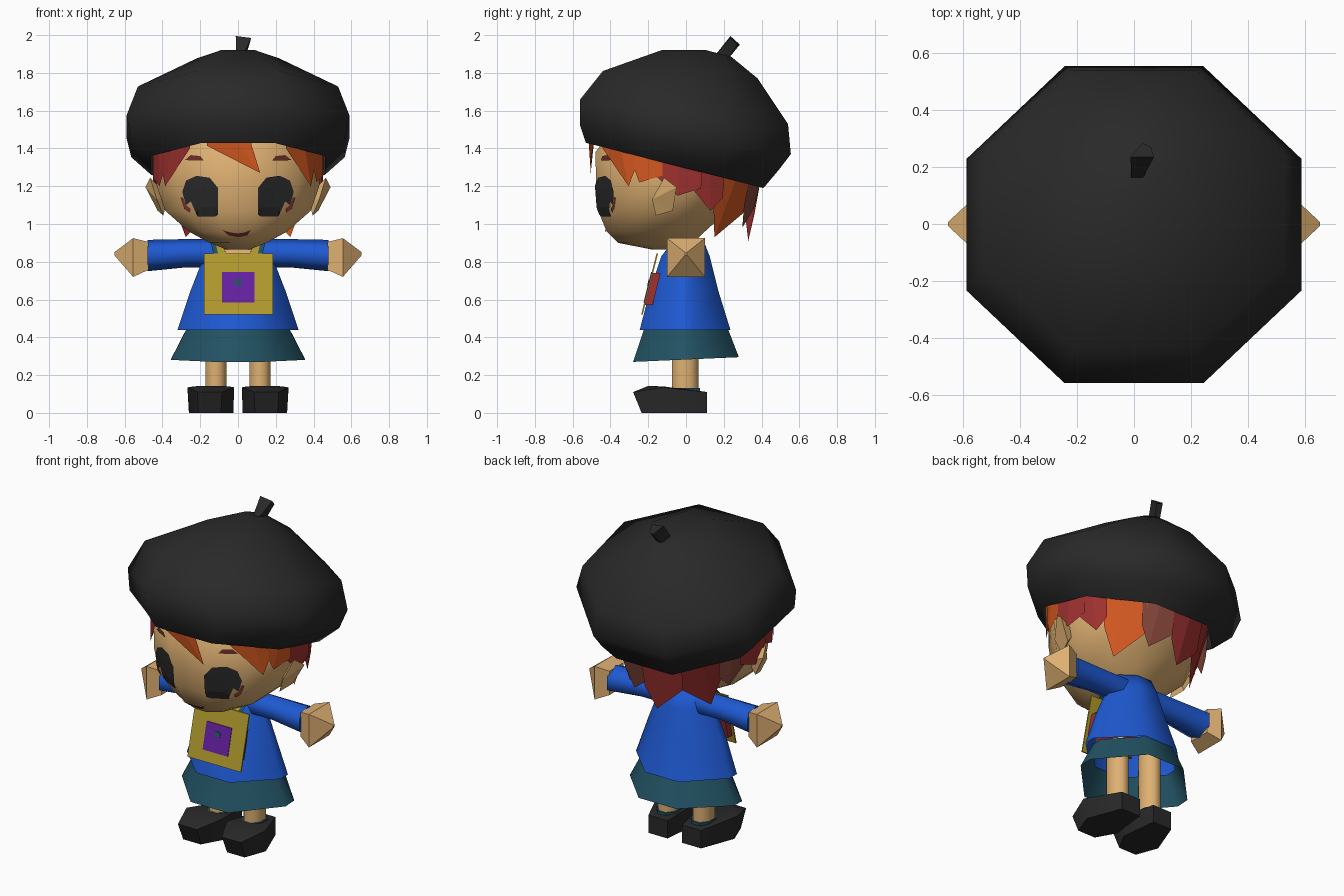
import bpy, bmesh, math
from mathutils import Vector
from mathutils.bvhtree import BVHTree

if "Cube" in bpy.data.objects:
    bpy.data.objects.remove(bpy.data.objects["Cube"])


def material(name, rgb):
    lin = [((c / 255 + 0.055) / 1.055) ** 2.4 for c in rgb]
    m = bpy.data.materials.new(name)
    m.diffuse_color = (*lin, 1)
    m.use_nodes = True
    m.node_tree.nodes["Principled BSDF"].inputs["Base Color"].default_value = m.diffuse_color
    return m


charcoal = material("charcoal", (41, 41, 41))
skin = material("skin", (222, 176, 114))
orange = material("orange hair", (212, 88, 32))
red = material("red hair", (160, 50, 48))
auburn = material("auburn hair", (136, 72, 60))
blue = material("blue cloth", (30, 89, 210))
teal = material("teal cloth", (34, 82, 99))
yellow = material("yellow", (177, 154, 44))
purple = material("purple", (102, 32, 162))
brown = material("face brown", (112, 50, 42))


def build(name, verts, faces, mat, smooth=None):
    me = bpy.data.meshes.new(name)
    me.from_pydata([tuple(v) for v in verts], [], faces)
    bm = bmesh.new()
    bm.from_mesh(me)
    bmesh.ops.recalc_face_normals(bm, faces=bm.faces)
    bm.to_mesh(me)
    bm.free()
    me.materials.append(mat)
    ob = bpy.data.objects.new(name, me)
    bpy.context.collection.objects.link(ob)
    if smooth:
        bpy.ops.object.select_all(action='DESELECT')
        ob.select_set(True)
        bpy.context.view_layer.objects.active = ob
        bpy.ops.object.shade_smooth_by_angle(angle=math.radians(smooth))
    return ob


def place(unit, w, yf, yb, zf, zb, cx=0):
    """Scale a unit outline to extents, with height sloping front to back."""
    zb = zf if zb is None else zb
    return [(cx + w * c, yf + (yb - yf) * (s + 1) / 2, zf + (zb - zf) * (s + 1) / 2) for c, s in unit]


def ring(w, yf, yb, zf, zb=None, n=8, cx=0):
    k = math.cos(math.pi / n)
    ang = [2 * math.pi * (i + 0.5) / n for i in range(n)]
    return place([(math.cos(a) / k, math.sin(a) / k) for a in ang], w, yf, yb, zf, zb, cx)


def cloth(w, yf, yb, zf, zb=None):
    """Diamond-like outline with clipped corners."""
    unit = [(1, .15), (.36, 1), (-.36, 1), (-1, .15), (-1, -.15), (-.36, -1), (.36, -1), (1, -.15)]
    return place(unit, w, yf, yb, zf, zb)


def loft(name, rings, mat, start=True, end=True, smooth=None):
    n = len(rings[0])
    faces = [(k * n + i, k * n + (i + 1) % n, (k + 1) * n + (i + 1) % n, (k + 1) * n + i)
             for k in range(len(rings) - 1) for i in range(n)]
    if start:
        faces.append(tuple(range(n)))
    if end:
        faces.append(tuple(range((len(rings) - 1) * n, len(rings) * n)))
    return build(name, [p for r in rings for p in r], faces, mat, smooth)


# Beret, tilted toward the back, with its stalk
loft("beret", [ring(0.46, -0.53, 0.41, 1.43, 1.19), ring(0.565, -0.56, 0.49, 1.52, 1.285),
               ring(0.59, -0.56, 0.555, 1.66, 1.37), ring(0.53, -0.44, 0.54, 1.81, 1.53),
               ring(0.22, -0.13, 0.38, 1.92, 1.77), ring(0.08, 0.1, 0.24, 1.922, 1.885)],
     charcoal, start=False, smooth=55)
loft("beret_stalk", [[(-0.01, 0.16, 1.9), (0.03, 0.16, 1.9), (0.035, 0.22, 1.87), (0.0, 0.22, 1.87)],
                     [(-0.012, 0.235, 1.995), (0.07, 0.235, 1.985), (0.06, 0.27, 1.95), (0.03, 0.285, 1.95)]],
     charcoal)

# Head
head = loft("head", [ring(0.06, -0.18, -0.05, 0.865, n=12), ring(0.15, -0.36, 0.04, 0.9, n=12),
                     ring(0.26, -0.42, 0.1, 0.96, n=12), ring(0.385, -0.465, 0.22, 1.07, n=12),
                     ring(0.43, -0.475, 0.32, 1.2, n=12), ring(0.44, -0.48, 0.37, 1.38, n=12),
                     ring(0.3, -0.35, 0.25, 1.55, n=12)], skin, smooth=60)
loft("neck", [ring(0.075, -0.1, 0.05, 0.78), ring(0.07, -0.09, 0.05, 0.9)], skin, smooth=50)

# Ears: a flared outer plate tapering into the head
for side, s in (("right", 1), ("left", -1)):
    plate = [(0.43, -0.18, 1.13), (0.465, -0.116, 1.245), (0.49, -0.05, 1.195), (0.425, -0.07, 1.07),
             (0.395, -0.16, 1.045), (0.37, -0.07, 1.15)]
    build(side + "_ear", [(s * x, y, z) for x, y, z in plate],
          [(0, 1, 2), (0, 2, 3), (0, 3, 4)] + [(i, (i + 1) % 5, 5) for i in range(5)], skin)

# Painted face details, wrapped just over the head
tree = BVHTree.FromPolygons([v.co for v in head.data.vertices],
                            [tuple(p.vertices) for p in head.data.polygons])


def face_detail(name, outline, mat):
    bm = bmesh.new()
    bm.faces.new([bm.verts.new((x, 0, z)) for x, z in outline])
    bmesh.ops.triangulate(bm, faces=bm.faces)
    bmesh.ops.subdivide_edges(bm, edges=bm.edges, cuts=3, use_grid_fill=True)
    for v in bm.verts:
        hit = tree.ray_cast(Vector((v.co.x, -2, v.co.z)), Vector((0, 1, 0)))[0]
        v.co.y = (hit.y if hit else -0.4) - 0.007
    bm.verts.index_update()
    build(name, [v.co.copy() for v in bm.verts], [[v.index for v in f.verts] for f in bm.faces], mat)
    bm.free()


eye = [(0.105, 1.05), (0.105, 1.19), (0.15, 1.245), (0.22, 1.255), (0.275, 1.23), (0.295, 1.17),
       (0.275, 1.1), (0.25, 1.12), (0.25, 1.18), (0.215, 1.18), (0.2, 1.15), (0.22, 1.12), (0.215, 1.04), (0.12, 1.04)]
lash = [(0.25, 1.08), (0.275, 1.1), (0.29, 1.14), (0.305, 1.14), (0.285, 1.08), (0.255, 1.06)]
brow = [(0.18, 1.335), (0.2, 1.36), (0.25, 1.365), (0.28, 1.34), (0.25, 1.335)]
for side, s in (("right", 1), ("left", -1)):
    for part, shape, mat in (("eye", eye, charcoal), ("lower_lash", lash, brown), ("brow", brow, brown)):
        face_detail(f"{side}_{part}", [(s * x, z) for x, z in shape], mat)
face_detail("mouth", [(-0.085, 0.97), (-0.05, 0.94), (0, 0.93), (0.05, 0.94), (0.07, 0.97),
                      (0.035, 0.955), (0, 0.95), (-0.04, 0.955)], brown)


# Hair locks: centre angle from the front, half width, tip angle, tip height, tip pull-in, material
def hair_point(deg, drop, scale=1.0, z=None):
    a = math.radians(deg)
    x, y = 0.455 * scale * math.sin(a), -0.06 - 0.46 * scale * math.cos(a)
    return (x, y, z if z is not None else 1.295 - 0.255 * y - drop)


locks = [(-6, 15, 15, 1.27, 1.0, orange), (-50, 16, -58, 1.2, 1.0, red), (50, 16, 58, 1.2, 1.0, orange),
         (72, 10, 66, 1.22, 1.0, orange), (93, 15, 92, 1.15, 0.98, red), (114, 11, 116, 1.07, 0.94, red),
         (138, 17, 127, 0.93, 0.76, orange), (165, 14, 158, 0.98, 0.84, auburn),
         (192, 16, 185, 0.91, 0.85, red), (222, 17, 233, 0.93, 0.76, red),
         (246, 11, 244, 1.07, 0.94, auburn), (267, 15, 268, 1.15, 0.98, red), (290, 11, 294, 1.2, 1.0, red)]
for i, (a, hw, tip, zt, pull, mat) in enumerate(locks):
    top = 1.295 - 0.255 * hair_point(a, 0)[1]
    part = 0.04 if abs(a) < 60 else 0.55
    drop, mid = (top - zt) * part, 1 - (1 - pull) * part
    build(f"hair_lock_{i + 1}",
          [hair_point(a - hw, -0.06), hair_point(a, -0.06), hair_point(a + hw, -0.06),
           hair_point(a + hw, drop, mid), hair_point(tip, 0, pull, zt), hair_point(a - hw, drop, mid)],
          [(0, 1, 4, 5), (1, 2, 3, 4)], mat)

# Tunic and skirt, both open below
loft("tunic", [cloth(0.32, -0.245, 0.235, 0.44), cloth(0.25, -0.19, 0.17, 0.65),
               cloth(0.18, -0.13, 0.125, 0.83), cloth(0.14, -0.06, 0.09, 0.92)], blue, start=False, smooth=80)
loft("skirt", [cloth(0.355, -0.28, 0.28, 0.27, 0.295), cloth(0.27, -0.22, 0.22, 0.45)],
     teal, start=False, end=False, smooth=80)


def arm_ring(x, ry, zlo, zhi, n=6):
    c, h = (zlo + zhi) / 2, (zhi - zlo) / 2
    ang = [2 * math.pi * (i + 0.5) / n for i in range(n)]
    top = max(math.sin(a) for a in ang)
    return [(x, ry * math.cos(a) / math.cos(math.pi / n), c + h * math.sin(a) / top) for a in ang]


# Limbs, mirrored left and right
for side, s in (("right", 1), ("left", -1)):
    def flip(r):
        return [(s * x, y, z) for x, y, z in r]
    loft(side + "_sleeve", [flip(arm_ring(0.08, 0.07, 0.77, 0.92)), flip(arm_ring(0.28, 0.07, 0.77, 0.92)),
                            flip(arm_ring(0.48, 0.085, 0.75, 0.916))], blue, smooth=65)
    loft(side + "_hand", [flip(arm_ring(0.475, 0.07, 0.757, 0.905, 4)), flip(arm_ring(0.555, 0.1, 0.72, 0.925, 4)),
                          flip(arm_ring(0.655, 0.006, 0.835, 0.85, 4))], skin, smooth=40)
    loft(side + "_leg", [flip(ring(0.056, -0.075, 0.065, z, cx=0.117)) for z in (0.08, 0.5)], skin, smooth=65)
    loft(side + "_sock", [flip(ring(0.064, -0.083, 0.073, z, cx=0.117)) for z in (0.08, 0.132)],
         teal, smooth=50)
    sole = [(0.05, 0.11), (0.18, 0.11), (0.26, -0.1), (0.21, -0.235), (0.09, -0.235), (0.025, -0.12)]
    rim = [(0.05, 0.11, 0.11), (0.18, 0.11, 0.11), (0.268, -0.12, 0.135),
           (0.215, -0.28, 0.11), (0.085, -0.28, 0.11), (0.02, -0.14, 0.135)]
    lid = [(0.07, 0.095, 0.113), (0.165, 0.095, 0.113), (0.235, -0.12, 0.14),
           (0.2, -0.2, 0.143), (0.1, -0.2, 0.143), (0.045, -0.14, 0.14)]
    loft(side + "_shoe", [flip([(x, y, 0) for x, y in sole]), flip(rim), flip(lid)], charcoal, smooth=62)


# Satchel hanging on the chest with a square emblem and a red pocket behind
def panel(name, x0, x1, z0, z1, off, thick, mat):
    def y(z):
        return -0.148 - (0.845 - z) * 0.25 - off
    pts = [(x, y(z) + d, z) for d in (-thick, 0) for x, z in ((x0, z0), (x1, z0), (x1, z1), (x0, z1))]
    build(name, pts, [(0, 1, 2, 3), (7, 6, 5, 4), (0, 4, 5, 1), (1, 5, 6, 2), (2, 6, 7, 3), (3, 7, 4, 0)], mat)


panel("satchel", -0.18, 0.185, 0.52, 0.845, 0, 0.008, yellow)
panel("satchel_pocket", -0.165, 0.165, 0.57, 0.74, -0.04, 0.04, red)
panel("emblem", -0.085, 0.087, 0.585, 0.745, 0.008, 0.004, purple)
panel("emblem_dot", -0.018, 0.018, 0.675, 0.705, 0.012, 0.003, teal)

# Yellow and teal straps rising from the satchel to the shoulders
for side, s in (("right", 1), ("left", -1)):
    for part, lo, hi, mat in (("strap", 0.065, 0.105, yellow), ("strap_edge", 0.105, 0.13, teal)):
        build(f"{side}_{part}", [(s * lo, -0.155, 0.84), (s * hi, -0.155, 0.84),
                                 (s * (hi + 0.02), -0.06, 0.927), (s * (lo + 0.02), -0.06, 0.927)],
              [(0, 1, 2, 3)], mat)
# Open neckline
build("neckline", [(-0.065, -0.15, 0.84), (0.065, -0.15, 0.84), (0.08, -0.064, 0.926), (-0.08, -0.064, 0.926)],
      [(0, 1, 2, 3)], skin)
